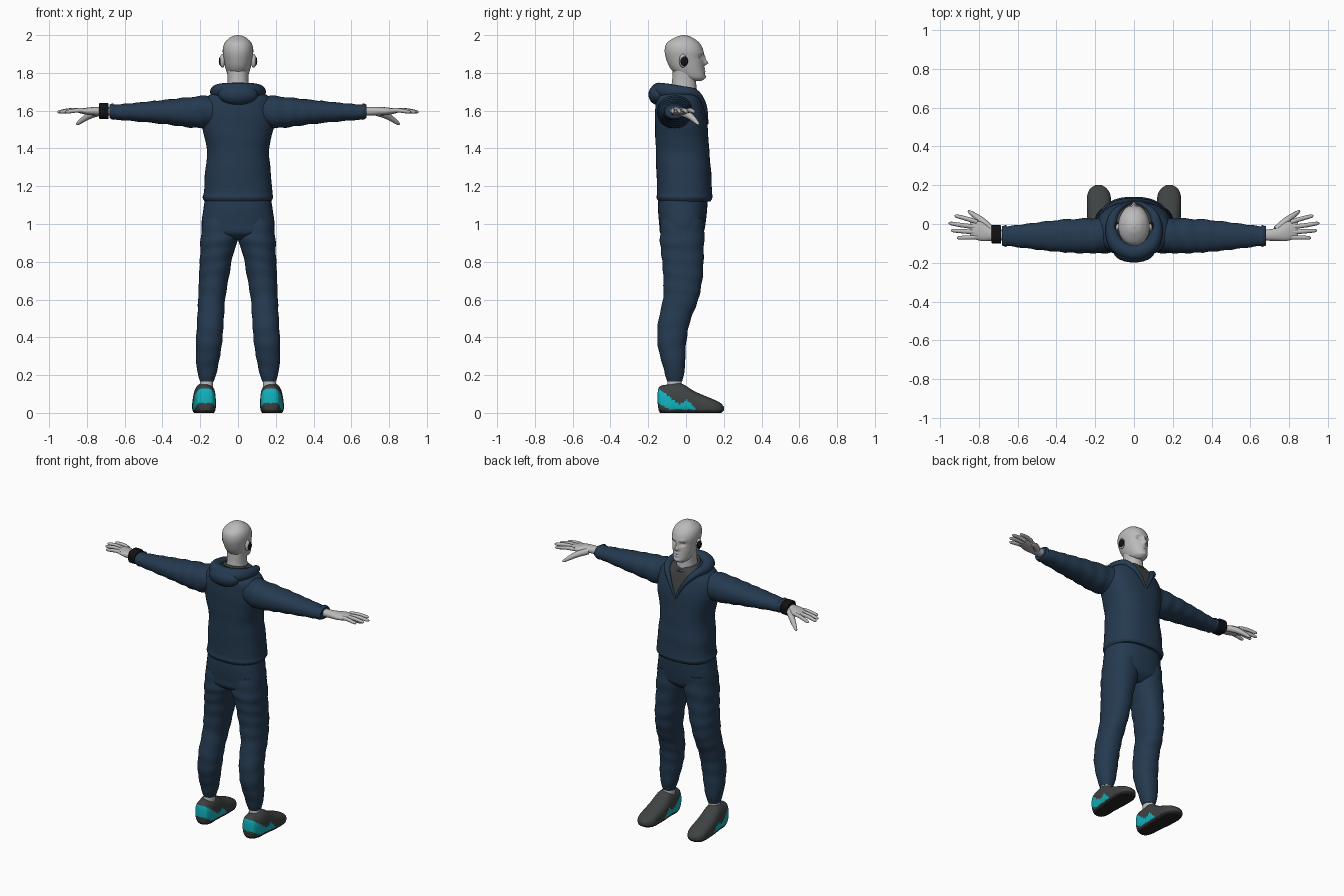
import bpy, bmesh, math
from mathutils import Vector

old = bpy.data.objects.get("Cube")
if old:
    bpy.data.objects.remove(old, do_unlink=True)


def material(name, red, green, blue):
    mat = bpy.data.materials.new(name)
    mat.use_nodes = True
    mat.diffuse_color = (red, green, blue, 1)
    bsdf = mat.node_tree.nodes["Principled BSDF"]
    bsdf.inputs["Base Color"].default_value = (red, green, blue, 1)
    bsdf.inputs["Roughness"].default_value = .8
    return mat


NAVY = material("navy cloth", .018, .042, .08)
SKIN = material("pale grey skin", .5, .49, .49)
GREY = material("dark grey", .05, .055, .055)
TEAL = material("teal", .006, .46, .53)
BLACK = material("black", .006, .006, .007)
SOLE = material("sole black", .018, .018, .019)


def smooth_rows(rows, steps):
    """Catmull-Rom interpolation of every column."""
    out = []
    last = len(rows) - 1
    for i in range(last):
        quad = [rows[max(i - 1, 0)], rows[i], rows[i + 1], rows[min(i + 2, last)]]
        for k in range(steps):
            t = k / steps
            out.append([b + t / 2 * (c - a + t * (2 * a - 5 * b + 4 * c - d
                        + t * (3 * (b - c) + d - a))) for a, b, c, d in zip(*quad)])
    return out + [list(rows[-1])]


def finish(name, rings, mats, move=None, cuts=(), rule=None):
    """Skin a list of rings, cap the ends and colour the faces."""
    bm = bmesh.new()
    loops = [[bm.verts.new(move(Vector(p)) if move else p) for p in ring] for ring in rings]
    count = len(loops[0])
    for lower, upper in zip(loops, loops[1:]):
        for i in range(count):
            j = (i + 1) % count
            bm.faces.new((lower[i], lower[j], upper[j], upper[i]))
    bm.faces.new(loops[0])
    bm.faces.new(loops[-1])
    bmesh.ops.recalc_face_normals(bm, faces=bm.faces)
    for point, normal in cuts:
        bmesh.ops.bisect_plane(bm, geom=bm.verts[:] + bm.edges[:] + bm.faces[:],
                               plane_co=point, plane_no=normal)
    if rule:
        for face in bm.faces:
            face.material_index = rule(face.calc_center_median())
    mesh = bpy.data.meshes.new(name)
    bm.to_mesh(mesh)
    bm.free()
    for mat in mats:
        mesh.materials.append(mat)
    mesh.shade_smooth()
    mesh.set_sharp_from_angle(angle=math.radians(50))
    bpy.context.collection.objects.link(bpy.data.objects.new(name, mesh))


def angles(count):
    return [math.tau * k / count for k in range(count)]


def loft(name, axis, rows, mats, side=1, sides=40, steps=6, power=2.2,
         ripple=0, freq=60, **options):
    """Rows hold position, low and high of the first and of the second cross axis."""
    rings = []
    for pos, u_low, u_high, v_low, v_high in smooth_rows(rows, steps):
        ring = []
        for a in angles(sides):
            c, s = math.cos(a), math.sin(a)
            fold = 1 + ripple * math.sin(pos * freq + 1.5 * math.sin(a + pos * 9))
            u = (u_low + u_high + (u_high - u_low) * fold
                 * math.copysign(abs(c) ** (2 / power), c)) / 2
            v = (v_low + v_high + (v_high - v_low) * fold
                 * math.copysign(abs(s) ** (2 / power), s)) / 2
            x, y, z = {"x": (pos, u, v), "y": (u, pos, v), "z": (u, v, pos)}[axis]
            ring.append((x * side, y, z))
        rings.append(ring)
    finish(name, rings, mats, **options)


def body(name, rows, mats, **options):
    """Upright loft that is symmetric in x: height, half width, back, front."""
    loft(name, "z", [(z, -w, w, back, front) for z, w, back, front in rows], mats, **options)


def sweep(name, points, mat, side=1, sides=16):
    """Round tube along points that hold x, y, z and radius."""
    path = smooth_rows(points, 6)
    rings = []
    for i, (x, y, z, radius) in enumerate(path):
        ahead, behind = path[min(i + 1, len(path) - 1)], path[max(i - 1, 0)]
        along = Vector(ahead[:3]) - Vector(behind[:3])
        u = along.cross(Vector((0, 0, 1))).normalized()
        v = u.cross(along).normalized()
        ring = [Vector((x, y, z)) + radius * (u * math.cos(a) + v * math.sin(a))
                for a in angles(sides)]
        rings.append([(p.x * side, p.y, p.z) for p in ring])
    finish(name, rings, [mat])


def ball(name, centre, size, mat):
    rings = []
    for i in range(1, 14):
        tilt = math.pi * i / 14
        rings.append([Vector(centre) + Vector((size[0] * math.sin(tilt) * math.cos(a),
                                               size[1] * math.sin(tilt) * math.sin(a),
                                               size[2] * math.cos(tilt)))
                      for a in angles(24)])
    finish(name, rings, [mat])


# Soft bumps that shape the face: x, z, x spread, z spread, depth
BUMPS = {
    "nose tip": (0, 1.853, .012, .012, .024),
    "nose bridge": (0, 1.878, .009, .018, .012),
    "eye sockets": (.031, 1.884, .015, .011, -.013),
    "brows": (.03, 1.906, .02, .008, .005),
    "upper lip": (0, 1.822, .02, .005, .006),
    "lower lip": (0, 1.806, .02, .005, .006),
    "chin": (0, 1.778, .02, .01, .005),
}


def shape_face(p):
    if p.y > 0:
        push = sum(depth * math.exp(-((abs(p.x) - x) / wide) ** 2 - ((p.z - z) / tall) ** 2)
                   for x, z, wide, tall, depth in BUMPS.values())
        p.y += push * min(1, p.y / .04)
    return p


# Head and neck
body("head", [(1.757, .025, .03, .08), (1.775, .048, -.03, .1), (1.82, .065, -.08, .096),
              (1.87, .075, -.104, .092), (1.92, .081, -.113, .091), (1.96, .07, -.1, .07),
              (1.99, .038, -.053, .028), (2, .005, -.016, -.006)],
     [SKIN], sides=72, steps=8, power=2.1, move=shape_face)
body("neck", [(1.62, .07, -.1, .07), (1.74, .056, -.076, .054), (1.81, .056, -.07, .05)], [SKIN])

# Sweater with the shirt showing in a V below the neck
V_TIP, V_SLOPE = 1.53, .55


def sweater_colour(c):
    return int(c.y > 0 and abs(c.x) < (c.z - V_TIP) * V_SLOPE)


body("sweater_body", [(1.12, .176, -.145, .13), (1.14, .186, -.155, .14), (1.17, .181, -.153, .137),
                      (1.26, .175, -.156, .134), (1.4, .165, -.16, .122), (1.54, .195, -.164, .112),
                      (1.65, .185, -.16, .086), (1.7, .12, -.14, .066), (1.72, .07, -.1, .05)],
     [NAVY, GREY], sides=64, steps=8, power=2.4, ripple=.006, freq=45, rule=sweater_colour,
     cuts=[((0, 0, V_TIP), (s, 0, -V_SLOPE)) for s in (1, -1)])

# Hood around the neck
tip = (0, .113, V_TIP, .006)
flank = [(.05, .098, 1.625, .012), (.1, .05, 1.69, .022), (.116, -.03, 1.7, .032),
         (.085, -.11, 1.705, .04)]
mirrored = [(-x, y, z, radius) for x, y, z, radius in reversed(flank)]
sweep("hood_rim", [tip, *flank, (0, -.145, 1.705, .043), *mirrored, tip], NAVY, sides=20)
ball("hood_drape", (0, -.145, 1.685), (.105, .054, .056), NAVY)
collar = [(.066 * math.sin(a), .08 * math.cos(a) - .014, 1.715 - .02 * math.cos(a), .008)
          for a in angles(12)]
sweep("shirt_collar", collar + collar[:1], GREY)

# Hips
body("trouser_hips", [(.915, .1, -.09, .05), (.95, .18, -.135, .09), (1, .193, -.142, .103),
                      (1.08, .183, -.148, .112), (1.15, .172, -.145, .115)], [NAVY], power=2.4)


def shoe_colour(c):
    """Sole below, teal stepped band round the heel and sides."""
    if c.z < .014:
        return 2
    top = max(.02 - .75 * c.y, .072 - .9 * abs(c.y))
    low = .018 + max(0, -.6 * (c.y + .09))
    return int(c.y < .07 and low < c.z < top)


def on_ground(p):
    p.z = max(p.z, 0)
    return p


for side, tag in ((1, "left"), (-1, "right")):
    # Ear and earbud
    ball(tag + "_ear", (side * .082, -.016, 1.864), (.015, .02, .036), SKIN)
    ball(tag + "_earbud", (side * .09, -.01, 1.862), (.012, .021, .026), BLACK)

    # Sleeve
    loft(tag + "_sleeve", "x",
         [(.08, -.12, .03, 1.54, 1.68), (.2, -.15, .03, 1.508, 1.677), (.4, -.143, .02, 1.53, 1.656),
          (.64, -.115, -.01, 1.552, 1.633), (.66, -.118, -.004, 1.55, 1.638),
          (.68, -.11, -.012, 1.56, 1.63)],
         [NAVY], side=side, steps=10, ripple=.03, freq=75)

    # Hand
    loft(tag + "_palm", "x",
         [(.64, -.085, -.03, 1.572, 1.62), (.73, -.087, -.022, 1.575, 1.62),
          (.79, -.087, .012, 1.577, 1.617), (.845, -.07, .015, 1.588, 1.608)],
         [SKIN], side=side, sides=28)
    for i, finger in enumerate(("index", "middle", "ring", "little")):
        root = .01 - .026 * i
        reach, spread = .965 - .03 * abs(i - 1.3), .04 - .037 * i
        sweep(f"{tag}_{finger}_finger",
              [(.81, root, 1.6, .012), (reach - .07, (root + spread) / 2, 1.602, .0115),
               (reach - .012, spread, 1.594, .009), (reach, spread, 1.592, .002)],
              SKIN, side=side)
    sweep(tag + "_thumb", [(.735, -.03, 1.592, .02), (.79, .02, 1.572, .018),
                           (.847, .062, 1.533, .009), (.852, .066, 1.528, .002)], SKIN, side=side)

    # Trouser leg
    loft(tag + "_trouser_leg", "z",
         [(1.03, .01, .185, -.13, .095), (.92, 0, .198, -.138, .097), (.84, .026, .2, -.13, .093),
          (.72, .048, .207, -.12, .088), (.6, .068, .211, -.122, .065), (.48, .076, .217, -.148, .02),
          (.36, .086, .223, -.15, 0), (.24, .107, .219, -.12, -.006), (.165, .128, .2, -.1, -.02)],
         [NAVY], side=side, steps=8, ripple=.018, freq=70)

    # Ankle and shoe
    loft(tag + "_ankle", "z", [(.08, .132, .205, -.105, -.02), (.19, .132, .198, -.096, -.024)],
         [SKIN], side=side)
    loft(tag + "_shoe", "y",
         [(-.15, .155, .19, .05, .11), (-.14, .132, .214, .004, .14), (-.1, .12, .228, -.02, .15),
          (-.03, .118, .236, -.02, .157), (.05, .117, .242, -.02, .112), (.14, .12, .242, -.015, .074),
          (.18, .138, .228, -.005, .054), (.2, .165, .2, .012, .034)],
         [GREY, TEAL, SOLE], side=side, sides=64, steps=8, power=2.5,
         move=on_ground, rule=shoe_colour)

# Wristwatch on the right arm
loft("wristwatch", "x", [(.685, -.096, -.012, 1.562, 1.632), (.69, -.1, -.006, 1.556, 1.64),
                         (.73, -.1, -.006, 1.556, 1.64), (.735, -.096, -.012, 1.562, 1.632)],
     [BLACK], side=-1, power=3)
